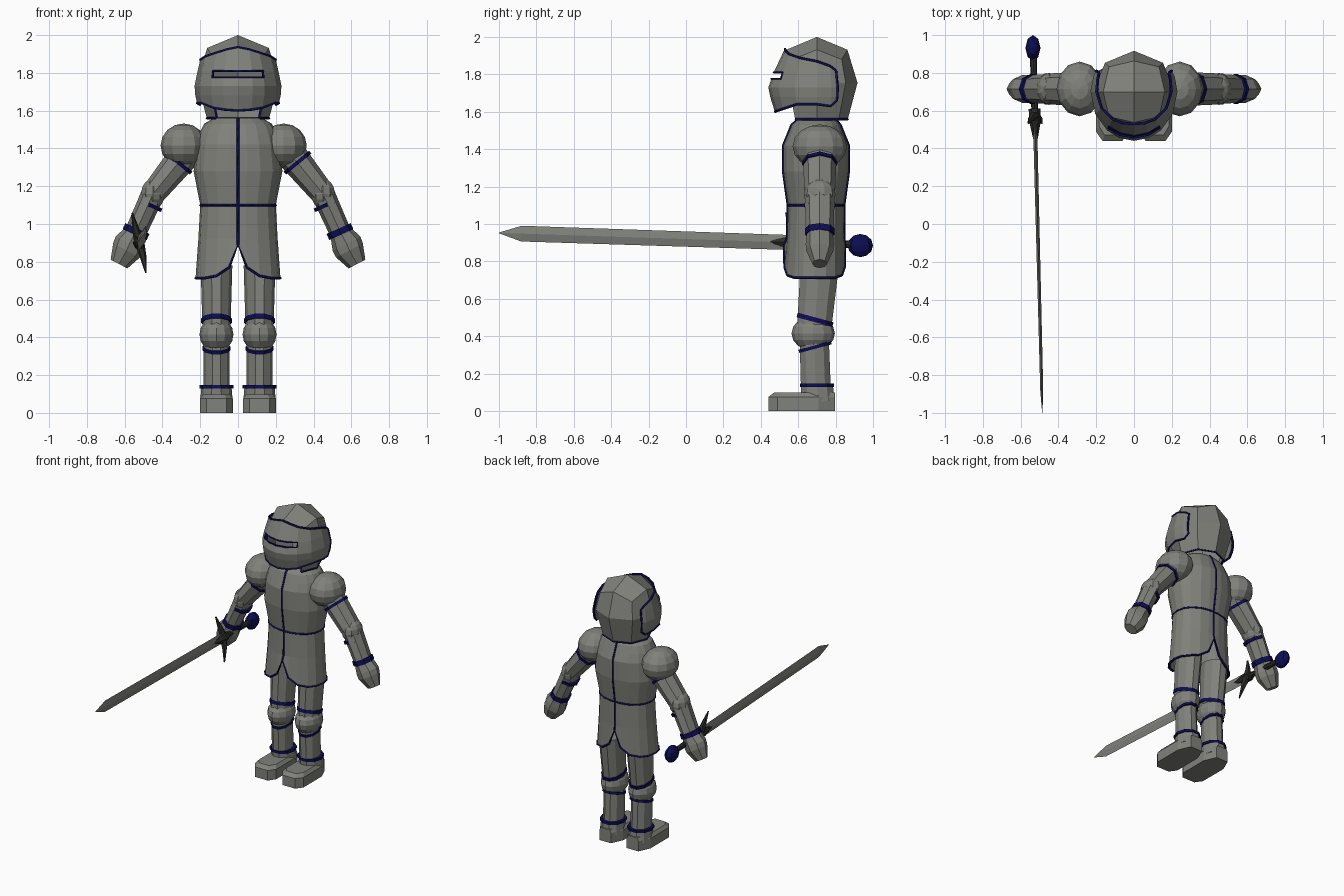
import bpy, bmesh, math
from mathutils import Vector

default_cube = bpy.data.objects.get("Cube")
if default_cube:
    bpy.data.objects.remove(default_cube, do_unlink=True)


def make_material(name, color):
    material = bpy.data.materials.new(name)
    material.use_nodes = True
    material.diffuse_color = color
    shader = next(n for n in material.node_tree.nodes if n.type == "BSDF_PRINCIPLED")
    shader.inputs["Base Color"].default_value = color
    return material


STEEL = make_material("steel grey", (0.22, 0.22, 0.2, 1))
NAVY = make_material("navy trim", (0.004, 0.004, 0.09, 1))
DARK = make_material("dark iron", (0.025, 0.025, 0.023, 1))


def add_object(name, data, *materials):
    obj = bpy.data.objects.new(name, data)
    bpy.context.collection.objects.link(obj)
    for material in materials:
        data.materials.append(material)
    return obj


def finish(name, bm, *materials):
    bmesh.ops.recalc_face_normals(bm, faces=bm.faces)
    mesh = bpy.data.meshes.new(name)
    bm.to_mesh(mesh)
    bm.free()
    return add_object(name, mesh, *materials)


def skin(rows, closed=True, cap_start=True, cap_end=True, skip=None):
    """Bridge rows of points into a quad surface; skip(centre) leaves holes."""
    bm = bmesh.new()
    grid = [[bm.verts.new(p) for p in row] for row in rows]
    count = len(grid[0])
    for low, high in zip(grid, grid[1:]):
        for i in range(count if closed else count - 1):
            j = (i + 1) % count
            quad = (low[i], low[j], high[j], high[i])
            centre = sum((v.co for v in quad), Vector()) / 4
            if not (skip and skip(centre)):
                bm.faces.new(quad)
    if closed and cap_start:
        bm.faces.new(grid[0])
    if closed and cap_end:
        bm.faces.new(grid[-1])
    return bm


def ring(centre, axis, wide, deep, sides, up):
    u = Vector(axis).cross(up).normalized()
    v = u.cross(axis).normalized()
    turns = [math.tau * i / sides for i in range(sides)]
    return [Vector(centre) + u * wide * math.cos(a) + v * deep * math.sin(a) for a in turns]


def limb(name, stations, material, sides=8, axis=None, up=Vector((0, 1, 0))):
    """Stations are (centre, wide radius, deep radius) along one axis."""
    axis = axis or Vector(stations[-1][0]) - Vector(stations[0][0])
    rows = [ring(c, axis, w, d, sides, up) for c, w, d in stations]
    return finish(name, skin(rows), material)


def band(name, centre, axis, wide, deep, height=0.02, sides=8):
    half = Vector(axis).normalized() * height / 2
    ends = [(Vector(centre) + half * s, wide, deep) for s in (-1, 1)]
    return limb(name, ends, NAVY, sides)


def ball(name, centre, radii, material, u=10, v=8):
    bm = bmesh.new()
    bmesh.ops.create_uvsphere(bm, u_segments=u, v_segments=v, radius=1)
    bmesh.ops.scale(bm, vec=radii, verts=bm.verts)
    bmesh.ops.translate(bm, vec=centre, verts=bm.verts)
    return finish(name, bm, material)


def trim(name, points, closed=False, radius=0.007):
    curve = bpy.data.curves.new(name, "CURVE")
    curve.dimensions = "3D"
    curve.bevel_depth = radius
    curve.bevel_resolution = 0
    spline = curve.splines.new("POLY")
    spline.points.add(len(points) - 1)
    for slot, p in zip(spline.points, points):
        slot.co = (*p, 1)
    spline.use_cyclic_u = closed
    return add_object(name, curve, NAVY)


def thicken(obj, amount):
    shell = obj.modifiers.new("shell", "SOLIDIFY")
    shell.thickness = amount
    shell.material_offset_rim = 1


# Torso and slit skirt
quarter = [0, 10, 28, 50, 70]
angles = [q for q in quarter] + [90] + [180 - q for q in quarter[:0:-1]]
angles = angles + [a + 180 for a in angles]
hem_heights = {0: 0.89, 10: 0.77, 28: 0.725}


def squared(value):
    return math.copysign(abs(value) ** 0.9, value)


def torso_row(z, wide, front, back, hem=False):
    row = []
    for a in angles:
        fold = min(a % 180, 180 - a % 180)
        height = hem_heights.get(fold, z) if hem else z
        t = math.radians(a)
        row.append(Vector((wide * squared(math.sin(t)),
                           (front + back) / 2 - (back - front) / 2 * squared(math.cos(t)), height)))
    return row


torso_rows = [torso_row(*spec) for spec in (
    (1.56, 0.13, 0.6, 0.8), (1.53, 0.18, 0.565, 0.825), (1.48, 0.205, 0.545, 0.845),
    (1.42, 0.22, 0.52, 0.87), (1.28, 0.235, 0.52, 0.87), (1.1, 0.2, 0.545, 0.845),
    (0.92, 0.21, 0.54, 0.845), (0.713, 0.225, 0.525, 0.85, True))]
thicken(finish("torso", skin(torso_rows, cap_end=False), STEEL, NAVY), 0.012)
trim("waist_trim", torso_rows[5], True)
trim("hem_trim", torso_rows[-1], True)
trim("front_seam", [row[0] for row in torso_rows])
trim("back_seam", [row[len(angles) // 2] for row in torso_rows])

# Helmet dome, open at the face
HEAD_Y = 0.7


def dome_row(z, radius, corner_z=None, corner_radius=None):
    row = []
    for i in range(8):
        r, h = (corner_radius or radius, corner_z or z) if i % 2 else (radius, z)
        a = math.tau * i / 8
        row.append(Vector((r * math.sin(a), HEAD_Y - r * math.cos(a), h)))
    return row


dome_rows = [dome_row(1.56, 0.165), dome_row(1.755, 0.217), dome_row(1.932, 0.163, 1.88, 0.187)]
dome = skin(dome_rows, cap_start=False, cap_end=False, skip=lambda c: c.y < 0.58)
dome.verts.ensure_lookup_table()
crown = list(dome.verts)[-8:]
apex = dome.verts.new((0, HEAD_Y, 2))
for i in range(0, 8, 2):
    dome.faces.new((crown[i], crown[i + 1], crown[(i + 2) % 8], apex))
loose = [v for v in dome.verts if not v.link_faces]
bmesh.ops.delete(dome, geom=loose, context="VERTS")
thicken(finish("helmet", dome, STEEL, NAVY), 0.012)
trim("helmet_bottom_trim", [dome_rows[0][i] for i in range(1, 8)])

# Visor: a wrapped plate with an eye slit
profile = [(1.6, 0.208, 0.225), (1.68, 0.226, 0.25), (1.73, 0.23, 0.26),
           (1.82, 0.212, 0.228), (1.88, 0.197, 0.2), (1.94, 0.168, 0.17)]
columns = [(0, 1.6, 1.937), (20, 1.605, 1.925), (38, 1.615, 1.908), (63, 1.64, 1.888),
           (90, 1.64, 1.87), (110, 1.63, 1.845), (119, 1.66, 1.82)]
columns = [(-a, lo, hi) for a, lo, hi in columns[:0:-1]] + columns
SLIT_LOW, SLIT_HIGH = 1.777, 1.81


def visor_point(angle, z):
    for (z0, w0, d0), (z1, w1, d1) in zip(profile, profile[1:]):
        if z <= z1:
            break
    t = (z - z0) / (z1 - z0)
    a = math.radians(angle)
    depth = d0 + (d1 - d0) * t if abs(angle) < 90 else w0 + (w1 - w0) * t
    return Vector(((w0 + (w1 - w0) * t) * math.sin(a), HEAD_Y - depth * math.cos(a), z))


visor_rows = [[visor_point(a, lo) for a, lo, hi in columns]]
for level in (1.68, 1.73, SLIT_LOW, SLIT_HIGH):
    visor_rows.append([visor_point(a, level) for a, lo, hi in columns])
visor_rows.append([visor_point(a, hi) for a, lo, hi in columns])
visor = skin(visor_rows, closed=False,
             skip=lambda c: SLIT_LOW < c.z < SLIT_HIGH and abs(c.x) < 0.14 and c.y < HEAD_Y)
thicken(finish("visor", visor, STEEL, NAVY), 0.01)
outline = (visor_rows[0] + [row[-1] for row in visor_rows[1:-1]]
           + visor_rows[-1][::-1] + [row[0] for row in visor_rows[-2:0:-1]])
trim("visor_trim", outline, True)
slit = [i for i, c in enumerate(columns) if abs(c[0]) <= 38]
trim("eye_slit_trim", [visor_rows[3][i] for i in slit] + [visor_rows[4][i] for i in slit[::-1]],
     True, 0.006)

# Arms and legs
ARM_Y = 0.715
for side, s in (("left", 1), ("right", -1)):
    def arm(x, z):
        return Vector((x * s, ARM_Y, z))

    shoulder, elbow, wrist = arm(0.27, 1.38), arm(0.45, 1.16), arm(0.54, 0.96)
    ball(side + "_shoulder", (0.242 if s > 0 else -0.288, ARM_Y, 1.415), (0.122, 0.145, 0.117), STEEL, 12)
    limb(side + "_upper_arm", [(shoulder, 0.083, 0.09), (elbow, 0.065, 0.082)], STEEL)
    band(side + "_upper_arm_trim", arm(0.315, 1.325), elbow - shoulder, 0.087, 0.094)
    ball(side + "_elbow", elbow, (0.066, 0.085, 0.08), STEEL)
    limb(side + "_forearm", [(elbow, 0.062, 0.08), (wrist, 0.057, 0.074)], STEEL)
    band(side + "_forearm_trim", arm(0.465, 1.1), wrist - elbow, 0.067, 0.083)
    band(side + "_wrist_trim", wrist, wrist - elbow, 0.07, 0.08, 0.035)
    limb(side + "_hand", [(wrist, 0.057, 0.07), (arm(0.575, 0.895), 0.083, 0.075),
                          (arm(0.59, 0.86), 0.08, 0.074), (arm(0.63, 0.788), 0.05, 0.04)], STEEL)

    def leg(y, z):
        return Vector((0.114 * s, y, z))

    limb(side + "_thigh", [(leg(0.715, 0.78), 0.084, 0.108), (leg(0.685, 0.44), 0.074, 0.096)], STEEL, 10)
    band(side + "_thigh_trim", leg(0.69, 0.488), (0, 0.27, 1), 0.081, 0.104, 0.025, 10)
    ball(side + "_knee", leg(0.68, 0.415), (0.09, 0.116, 0.093), STEEL, 12)
    band(side + "_knee_trim", leg(0.69, 0.342), (0, -0.27, 1), 0.075, 0.094, 0.018, 10)
    limb(side + "_shin", [(leg(0.685, 0.4), 0.07, 0.082), (leg(0.695, 0.1), 0.068, 0.084)], STEEL, 10)
    band(side + "_ankle_trim", leg(0.7, 0.138), (0, 0, 1), 0.09, 0.096, 0.018, 10)
    limb(side + "_ankle", [(leg(0.705, 0.05), 0.087, 0.094), (leg(0.7, 0.135), 0.08, 0.09)], STEEL, 10)
    foot_rows = []
    for z, wide, front in ((0, 0.088, 0.44), (0.075, 0.088, 0.44), (0.098, 0.07, 0.47)):
        outline = [(-0.6, 0), (-1, 0.14), (-1, 0.75), (-0.55, 1), (0.55, 1), (1, 0.75), (1, 0.14), (0.6, 0)]
        foot_rows.append([leg(front + (0.797 - front) * v, z) + Vector((wide * u, 0, 0)) for u, v in outline])
    finish(side + "_foot", skin(foot_rows), STEEL)

# Sword held in the right hand
Z = Vector((0, 0, 1))
along = Vector((0.025, -1, 0.033))


def on_sword(y):
    return Vector((-0.523, 0.5, 0.903)) + along * (0.5 - y)


limb("blade", [(on_sword(0.58), 0.011, 0.04), (on_sword(-0.88), 0.008, 0.042),
               (on_sword(-1), 0.001, 0.002)], STEEL, 4, along, Z)
limb("grip", [(on_sword(0.9), 0.018, 0.02), (on_sword(0.56), 0.018, 0.02)], DARK, 8, along, Z)
limb("guard_collar", [(on_sword(0.61), 0.032, 0.035), (on_sword(0.54), 0.03, 0.035),
                      (on_sword(0.45), 0.012, 0.008)], DARK, 6, along, Z)
guard_axis = Vector((0.07, 0, -0.32))
limb("guard", [((-0.56, 0.535, 1.06), 0.004, 0.006), ((-0.543, 0.56, 0.98), 0.018, 0.018),
               ((-0.523, 0.575, 0.905), 0.027, 0.028), ((-0.503, 0.56, 0.83), 0.018, 0.018),
               ((-0.487, 0.535, 0.74), 0.004, 0.006)], DARK, 6, guard_axis)
ball("pommel", (-0.535, 0.932, 0.885), (0.04, 0.068, 0.062), NAVY, 8, 6)
